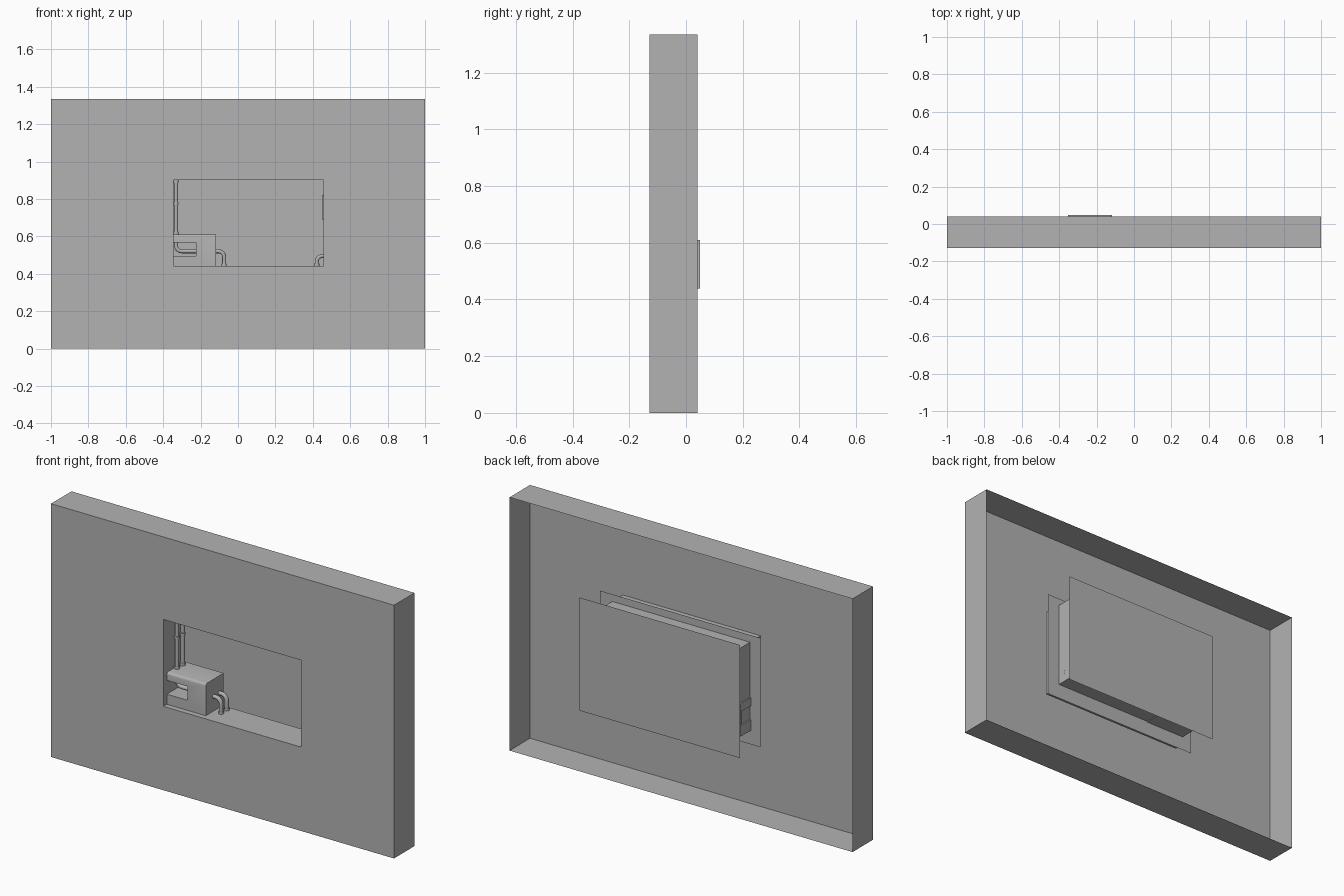
import bpy, bmesh, math
from mathutils import Vector

if "Cube" in bpy.data.objects:
    bpy.data.objects.remove(bpy.data.objects["Cube"])

grey = bpy.data.materials.new("plain_grey")
grey.diffuse_color = (0.45, 0.45, 0.45, 1)
grey.use_nodes = True
grey.node_tree.nodes["Principled BSDF"].inputs["Base Color"].default_value = grey.diffuse_color


def finish(name, bm):
    me = bpy.data.meshes.new(name)
    bm.to_mesh(me)
    bm.free()
    ob = bpy.data.objects.new(name, me)
    bpy.context.collection.objects.link(ob)
    me.materials.append(grey)
    return ob


def rect(r, y):
    x0, x1, z0, z1 = r
    return [(x0, y, z0), (x1, y, z0), (x1, y, z1), (x0, y, z1)]


def bridge(bm, a, b):
    """Four quads between two rectangular loops."""
    va, vb = [bm.verts.new(p) for p in a], [bm.verts.new(p) for p in b]
    for i in range(4):
        j = (i + 1) % 4
        bm.faces.new((va[i], va[j], vb[j], vb[i]))


def box(name, x0, x1, y0, y1, z0, z1):
    bm = bmesh.new()
    bmesh.ops.create_cube(bm, size=1)
    for v in bm.verts:
        v.co = ((x0 + x1) / 2 + v.co.x * (x1 - x0), (y0 + y1) / 2 + v.co.y * (y1 - y0),
                (z0 + z1) / 2 + v.co.z * (z1 - z0))
    return finish(name, bm)


def smooth(ob):
    bpy.ops.object.select_all(action='DESELECT')
    ob.select_set(True)
    bpy.context.view_layer.objects.active = ob
    bpy.ops.object.shade_smooth_by_angle(angle=math.radians(40))


def pipe(name, pts, radius, bend=0.03, steps=6):
    """Round pipe along a path with rounded corners."""
    pts = [Vector(p) for p in pts]
    path = [pts[0]]
    for a, p, b in zip(pts, pts[1:], pts[2:]):
        s, e = p + (a - p).normalized() * bend, p + (b - p).normalized() * bend
        c = s + e - p
        for i in range(steps + 1):
            t = i / steps * math.pi / 2
            path.append(c + (e - c) * math.sin(t) + (s - c) * math.cos(t))
    path.append(pts[-1])
    cu = bpy.data.curves.new(name, 'CURVE')
    cu.dimensions = '3D'
    cu.bevel_depth = radius
    cu.bevel_resolution = 3
    cu.use_fill_caps = True
    sp = cu.splines.new('POLY')
    sp.points.add(len(path) - 1)
    for q, p in zip(sp.points, path):
        q.co = (*p, 1)
    ob = bpy.data.objects.new(name, cu)
    bpy.context.collection.objects.link(ob)
    cu.materials.append(grey)
    bpy.ops.object.select_all(action='DESELECT')
    ob.select_set(True)
    bpy.context.view_layer.objects.active = ob
    bpy.ops.object.convert(target='MESH')
    smooth(bpy.context.view_layer.objects.active)


FRONT, REAR, BACK, MID = -0.129, 0.041, 0.129, -0.04
outer = (-1, 1, 0, 1.335)
hole = (-0.345, 0.458, 0.442, 0.9)
plate = (-0.406, 0.53, 0.37, 0.966)
flange = (-0.406, 0.53, 0.363, 0.938)

# wall: front sheet with an opening, and four sides, open at the back
bm = bmesh.new()
bridge(bm, rect(outer, FRONT), rect(hole, FRONT))
bridge(bm, rect(outer, REAR), rect(outer, FRONT))
finish("wall_shell", bm)

# niche: lining of the opening, open at its rear
bm = bmesh.new()
bridge(bm, rect(hole, FRONT), rect(hole, REAR))
finish("niche_lining", bm)

# frame sheet around the lining
bm = bmesh.new()
bridge(bm, rect(hole, MID), rect(flange, MID))
finish("niche_frame", bm)
box("frame_strip_right", 0.47, 0.53, -0.055, MID - 0.001, 0.365, 0.84)
box("frame_strip_bottom", -0.32, 0.47, -0.055, MID - 0.001, 0.365, 0.43)

# flat sheet behind the niche
bm = bmesh.new()
bm.faces.new([bm.verts.new(p) for p in reversed(rect(plate, BACK))])
finish("back_panel", bm)

# housing: profile with a slot open to the left, and a rear plate
L, R, B, T = -0.352, -0.118, 0.438, 0.61
prof = [(L, B), (R, B), (R, T), (L, T), (L, 0.568), (-0.225, 0.568), (-0.225, 0.495), (L, 0.495)]
bm = bmesh.new()
face = bm.faces.new([bm.verts.new((x, -0.1, z)) for x, z in prof])
ext = bmesh.ops.extrude_face_region(bm, geom=[face])
bmesh.ops.translate(bm, vec=(0, 0.14, 0),
                    verts=[g for g in ext["geom"] if isinstance(g, bmesh.types.BMVert)])
bmesh.ops.recalc_face_normals(bm, faces=bm.faces)
edges = [e for e in bm.edges
         if all(v.co.z > T - 0.001 for v in e.verts) and all(v.co.y < 0 for v in e.verts)]
bmesh.ops.bevel(bm, geom=edges, offset=0.012, segments=3, affect='EDGES', profile=0.5)
smooth(finish("pump_housing", bm))
box("housing_back", L, R, 0.04, 0.049, B, T)

# pipes: from the ceiling, through the housing and down to the floor
for i, y in enumerate((-0.035, 0.012)):
    pipe(f"long_pipe_{i + 1}", [(-0.331, y, 0.9), (-0.331, y, 0.52), (-0.074, y, 0.52),
                                (-0.074, y, 0.442)], 0.0105)
    for n, (x, z, h) in enumerate(((-0.331, 0.885, 0.015), (-0.331, 0.77, 0.012),
                                   (-0.331, 0.61, 0.015), (-0.074, 0.442, 0.012))):
        pipe(f"pipe_collar_{i + 1}_{n + 1}", [(x, y, z), (x, y, z + h)], 0.0135)

# outlet elbow from the floor to the right side, with its collar
pipe("outlet_pipe", [(0.421, -0.005, 0.442), (0.421, -0.005, 0.495), (0.459, -0.005, 0.495)], 0.0105)
pipe("outlet_collar", [(0.421, -0.005, 0.442), (0.421, -0.005, 0.454)], 0.015)

# small switch plate on the right side of the niche
box("switch_plate", 0.45, 0.458, -0.05, 0.01, 0.69, 0.82)
